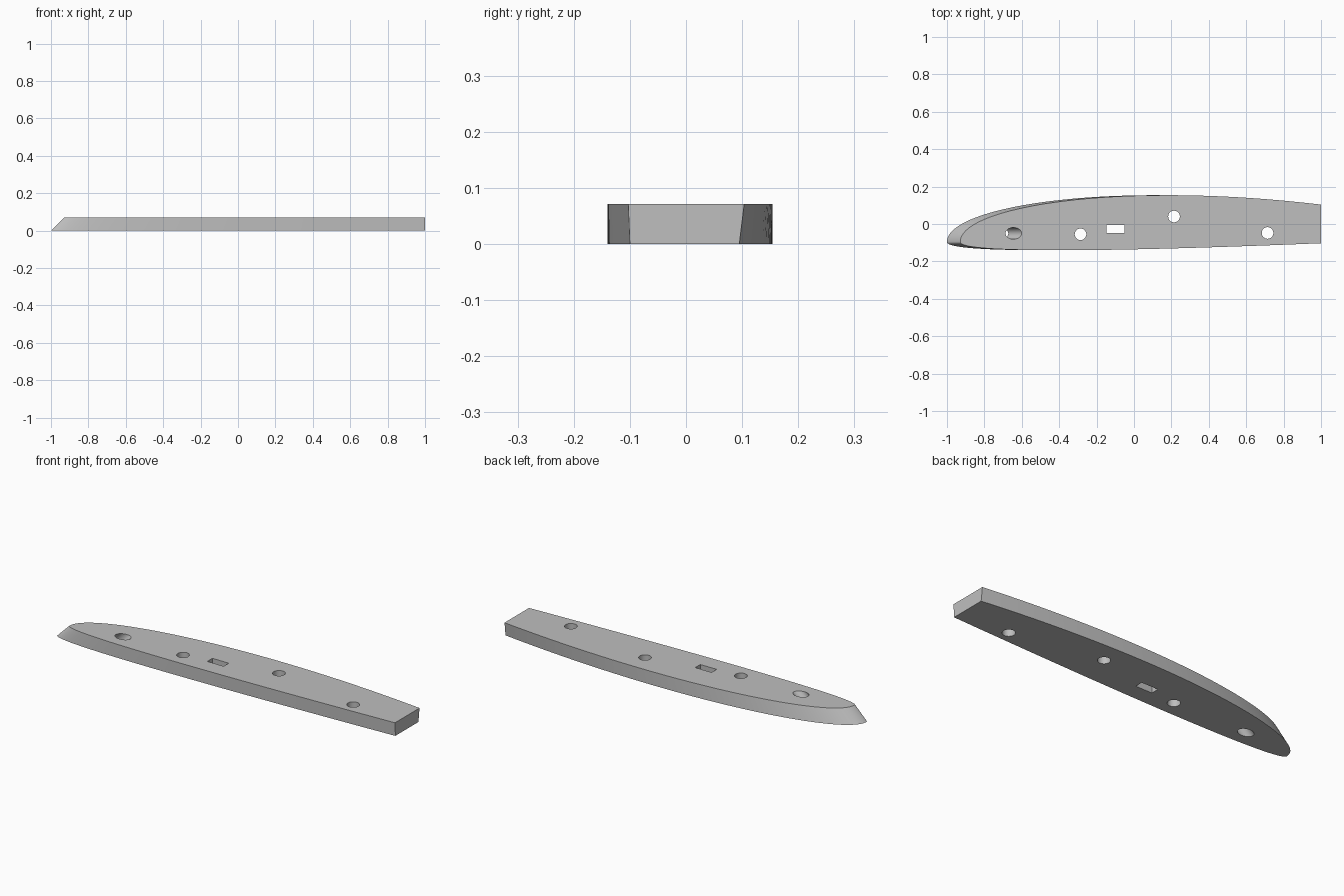
import bpy, bmesh, math

if "Cube" in bpy.data.objects:
    bpy.data.objects.remove(bpy.data.objects["Cube"])

H = 0.071          # plate thickness, also the 45 degree forward lean of the nose
N = 64             # stations along the outline


def material(name, rgb):
    m = bpy.data.materials.new(name)
    m.diffuse_color = (*rgb, 1)
    m.use_nodes = True
    m.node_tree.nodes["Principled BSDF"].inputs["Base Color"].default_value = m.diffuse_color
    return m


grey = material("plain grey", (0.52, 0.52, 0.52))


def upper(s):
    return -0.096 + 0.512 * math.sqrt(s) - 0.132 * s - 0.189 * s * s


def lower(s):
    return -0.096 - 0.171 * math.sqrt(s) + 0.165 * s + 0.002 * s * s


def outline(shift):
    """Foil outline slid along x by shift and trimmed flat at x = 1."""
    end = (2 - shift) / 2
    st = [(i / N) ** 2 * end for i in range(N + 1)]
    back = [(-1 + shift + 2 * s, upper(s)) for s in reversed(st)]
    front = [(-1 + shift + 2 * s, lower(s)) for s in st[1:]]
    return back + front


def loft(name, bottom, top, z0, z1):
    """Solid between two matching counter-clockwise outlines."""
    bm = bmesh.new()
    a = [bm.verts.new((x, y, z0)) for x, y in bottom]
    b = [bm.verts.new((x, y, z1)) for x, y in top]
    n = len(a)
    for i in range(n):
        j = (i + 1) % n
        bm.faces.new((a[i], a[j], b[j], b[i]))
    bm.faces.new(a[::-1])
    bm.faces.new(b)
    bmesh.ops.recalc_face_normals(bm, faces=bm.faces)
    me = bpy.data.meshes.new(name)
    bm.to_mesh(me)
    bm.free()
    me.materials.append(grey)
    ob = bpy.data.objects.new(name, me)
    bpy.context.collection.objects.link(ob)
    return ob


def ellipse(x, y, rx, ry, n=40):
    return [(x + rx * math.cos(2 * math.pi * i / n),
             y + ry * math.sin(2 * math.pi * i / n)) for i in range(n)]


# foil-shaped plate with a leaning nose
plate = loft("foil_plate", outline(0), outline(H), 0, H)

# three upright round holes
E = 0.02
cutters = []
for x, y in ((0.714, -0.048), (0.214, 0.04), (-0.286, -0.055)):
    c = ellipse(x, y, 0.031, 0.031)
    cutters.append(loft("round_hole_cutter", c, c, -E, H + E))

# round hole leaning parallel to the nose
cutters.append(loft("leaning_hole_cutter",
                    ellipse(-0.644 - H - E, -0.05, 0.043, 0.031),
                    ellipse(-0.644 + E, -0.05, 0.043, 0.031), -E, H + E))

# rectangular slot
slot = [(-0.148, -0.048), (-0.051, -0.048), (-0.051, -0.005), (-0.148, -0.005)]
cutters.append(loft("slot_cutter", slot, slot, -E, H + E))

# cut the openings and keep the finished mesh
for c in cutters:
    c.hide_render = True
    mod = plate.modifiers.new(c.name, 'BOOLEAN')
    mod.operation = 'DIFFERENCE'
    mod.solver = 'EXACT'
    mod.object = c
deps = bpy.context.evaluated_depsgraph_get()
done = bpy.data.meshes.new_from_object(plate.evaluated_get(deps))
plate.modifiers.clear()
plate.data = done
for c in cutters:
    bpy.data.objects.remove(c)

# smooth walls, crisp rims
bpy.context.view_layer.objects.active = plate
plate.select_set(True)
bpy.ops.object.shade_smooth_by_angle(angle=math.radians(30))
